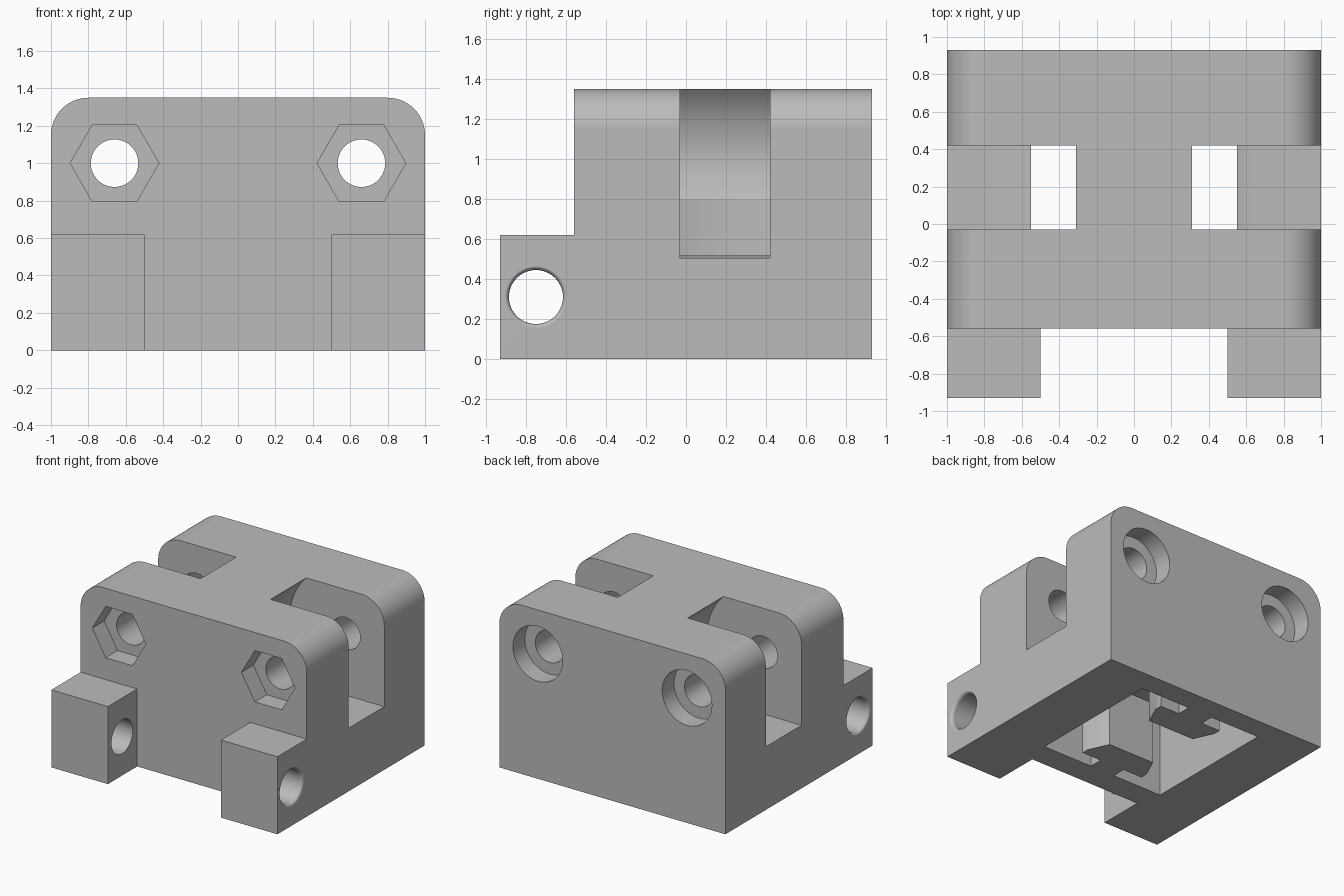
import bpy
import bmesh
from math import sin, cos, pi, radians

if "Cube" in bpy.data.objects:
    bpy.data.objects.remove(bpy.data.objects["Cube"])

AXIS_Z = 1.0      # height of the bolt axis
AXIS_X = 0.66     # sideways offset of the bolt axis
FRONT, BACK = -0.93, 0.93
WALL = -0.56      # front wall plane behind the lugs
SLOT = (-0.03, 0.42)

grey = bpy.data.materials.new("plain grey")
grey.use_nodes = True
grey.diffuse_color = (0.5, 0.5, 0.5, 1)
grey.node_tree.nodes["Principled BSDF"].inputs["Base Color"].default_value = (0.5, 0.5, 0.5, 1)


def loft(name, rings):
    """Closed solid through a list of equal-length point rings."""
    bm = bmesh.new()
    loops = [[bm.verts.new(p) for p in ring] for ring in rings]
    n = len(loops[0])
    for a, b in zip(loops, loops[1:]):
        for i in range(n):
            j = (i + 1) % n
            bm.faces.new((a[i], a[j], b[j], b[i]))
    bm.faces.new(loops[0])
    bm.faces.new(loops[-1])
    bmesh.ops.recalc_face_normals(bm, faces=bm.faces)
    mesh = bpy.data.meshes.new(name)
    bm.to_mesh(mesh)
    bm.free()
    mesh.materials.append(grey)
    obj = bpy.data.objects.new(name, mesh)
    bpy.context.collection.objects.link(obj)
    return obj


def prism_y(name, profile, y0, y1):
    return loft(name, [[(x, y, z) for x, z in profile] for y in (y0, y1)])


def prism_z(name, profile, z0, z1):
    return loft(name, [[(x, y, z) for x, y in profile] for z in (z0, z1)])


def box(name, x0, x1, y0, y1, z0, z1):
    return prism_z(name, [(x0, y0), (x1, y0), (x1, y1), (x0, y1)], z0, z1)


def arc(cx, cz, r, start, end, steps):
    span = radians(end - start)
    return [(cx + r * cos(radians(start) + span * i / steps),
             cz + r * sin(radians(start) + span * i / steps)) for i in range(steps + 1)]


def circle(cx, cz, r, sides):
    return arc(cx, cz, r, 0, 360, sides)[:-1]


def cut(cutter):
    cutter.hide_render = True
    mod = body.modifiers.new("cut", "BOOLEAN")
    mod.operation = "DIFFERENCE"
    mod.solver = "EXACT"
    mod.object = cutter
    bpy.ops.object.modifier_apply(modifier=mod.name)
    bpy.data.objects.remove(cutter)


# Block with rounded top edges
outline = [(-1, 0), (1, 0)] + arc(0.8, 1.15, 0.2, 0, 90, 16) + arc(-0.8, 1.15, 0.2, 90, 180, 16)
body = prism_y("bracket_body", outline, FRONT, BACK)
bpy.context.view_layer.objects.active = body
body.select_set(True)

# Step above the lugs and gap between them
cut(box("step_cutter", -1.2, 1.2, -1.2, WALL, 0.62, 1.6))
cut(box("gap_cutter", -0.5, 0.5, -1.2, WALL, -0.2, 0.8))

for s in (1, -1):
    # Round-bottomed wheel slot, open to the side and the top
    slot = arc(AXIS_X, AXIS_Z, 0.495, 90, 270, 48) + [(1.2, 0.505), (1.2, 1.495)]
    cut(prism_y("slot_cutter", [(s * x, z) for x, z in slot], *SLOT))

    # Underside pocket around the central ribs
    front_half = [(0.55, -0.36), (0.11, -0.36), (0.11, -0.25),
                  (0.28, -0.25), (0.28, -0.19), (0.207, SLOT[0])]
    middle = sum(SLOT)
    pocket = front_half + [(x, middle - y) for x, y in reversed(front_half)]
    cut(prism_z("pocket_cutter", [(s * x, y) for x, y in pocket], -0.2, 0.8))

    # Bolt hole, nut recess and bolt head recess
    cx = s * AXIS_X
    cut(prism_y("bolt_cutter", circle(cx, AXIS_Z, 0.127, 48), -0.8, 1.2))
    cut(prism_y("nut_cutter", circle(cx, AXIS_Z, 0.237, 6), -0.8, WALL + 0.15))
    cut(prism_y("head_cutter", circle(cx, AXIS_Z, 0.22, 48), BACK - 0.15, 1.2))

    # Lug pivot hole, flared towards the outside
    stations = [(0.4, 0.135)]
    for i in range(6):
        t = pi / 2 * i / 5
        stations.append((0.972 + 0.03 * sin(t), 0.135 + 0.03 * (1 - cos(t))))
    stations.append((1.1, 0.165))
    cut(loft("pivot_cutter", [[(s * x, y, z) for y, z in circle(-0.75, 0.31, r, 48)]
                              for x, r in stations]))

# Central opening between the ribs
cut(box("centre_cutter", -0.25, 0.25, *SLOT, -0.2, 0.5))

# Smooth curves, sharp edges
bpy.ops.object.shade_smooth_by_angle(angle=radians(30))
weighted = body.modifiers.new("weighted_normals", "WEIGHTED_NORMAL")
weighted.keep_sharp = True
